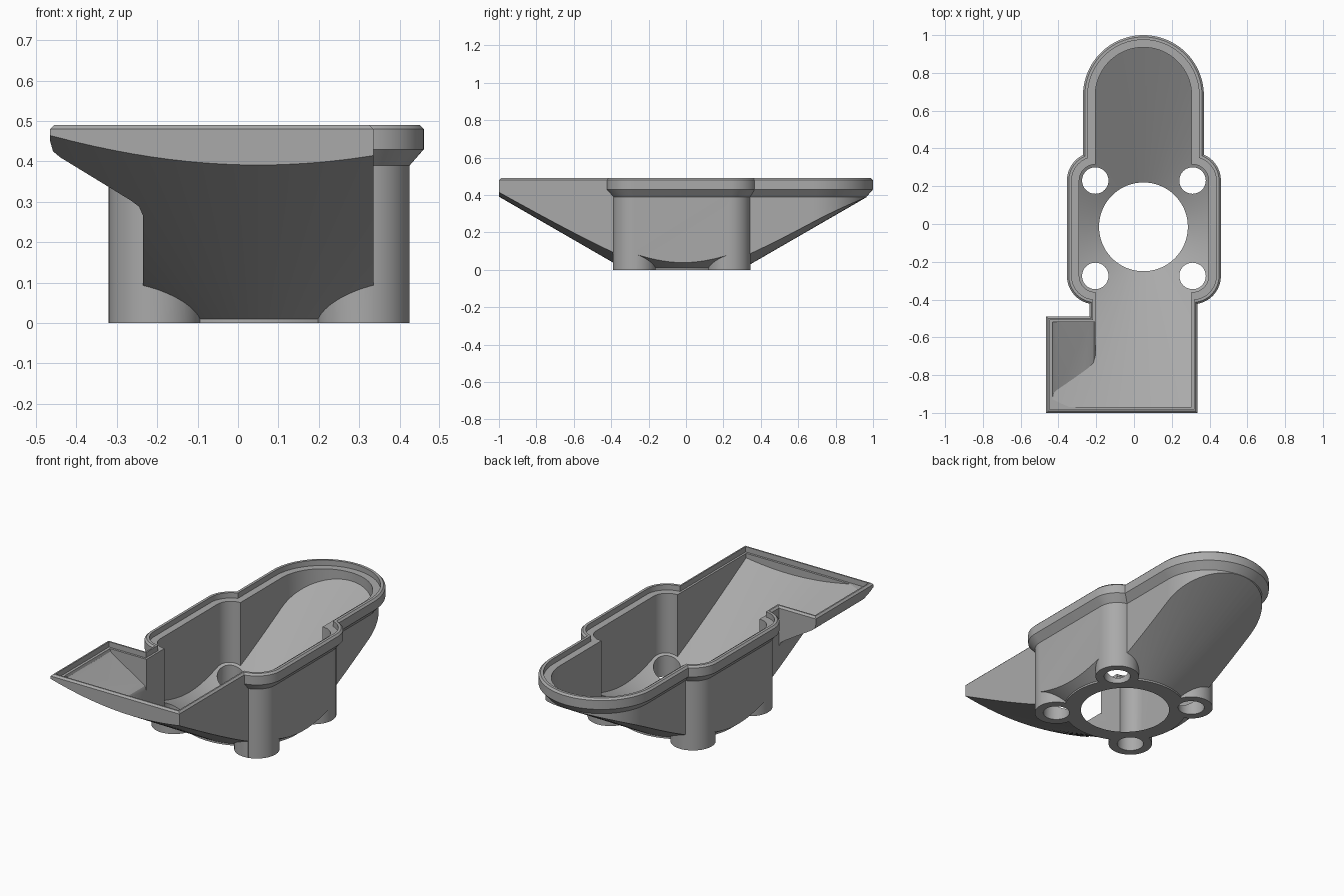
import bpy, bmesh, math

cube = bpy.data.objects.get("Cube")
if cube:
    bpy.data.objects.remove(cube, do_unlink=True)

grey = bpy.data.materials.new("plain grey")
grey.use_nodes = True
COLOUR = (0.4, 0.4, 0.4, 1)
grey.diffuse_color = COLOUR
grey.node_tree.nodes["Principled BSDF"].inputs["Base Color"].default_value = COLOUR


def make_object(name, rings):
    """Skin a stack of equal-length point rings and cap both ends."""
    bm = bmesh.new()
    loops = [[bm.verts.new(p) for p in ring] for ring in rings]
    count = len(loops[0])
    for low, high in zip(loops, loops[1:]):
        for i in range(count):
            j = (i + 1) % count
            bm.faces.new((low[i], low[j], high[j], high[i]))
    bm.faces.new(loops[0][::-1])
    bm.faces.new(loops[-1])
    bmesh.ops.remove_doubles(bm, verts=bm.verts, dist=1e-5)
    bmesh.ops.recalc_face_normals(bm, faces=bm.faces)
    mesh = bpy.data.meshes.new(name)
    bm.to_mesh(mesh)
    bm.free()
    mesh.materials.append(grey)
    ob = bpy.data.objects.new(name, mesh)
    bpy.context.collection.objects.link(ob)
    return ob


def prism(name, core, tiers, seg=16):
    """Stack outlines made by growing a core rectangle; seg 0 keeps corners square."""
    x0, x1, y0, y1 = core
    corners = [(x1, y1, 1, 1), (x0, y1, -1, 1), (x0, y0, -1, -1), (x1, y0, 1, -1)]
    rings = []
    for z, r in tiers:
        ring = []
        for quarter, (x, y, sx, sy) in enumerate(corners):
            if seg == 0:
                ring.append((x + sx * r, y + sy * r, z))
                continue
            for k in range(seg + 1):
                a = (quarter + k / seg) * math.pi / 2
                ring.append((x + r * math.cos(a), y + r * math.sin(a), z))
        rings.append(ring)
    return make_object(name, rings)


def profile(name, points, y0, y1):
    """Extrude an x-z profile along y."""
    return make_object(name, [[(x, y, z) for x, z in points] for y in (y0, y1)])


def combine(target, others, operation):
    for other in others:
        mod = target.modifiers.new("combine", "BOOLEAN")
        mod.operation, mod.solver, mod.object = operation, "EXACT", other
        bpy.context.view_layer.objects.active = target
        bpy.ops.object.modifier_apply(modifier=mod.name)
        bpy.data.objects.remove(other, do_unlink=True)
    return target


# Plan outlines shared by the shell and its cavity
BODY, BODY_R = (-0.205, 0.31, -0.275, 0.23), 0.115
REAR, REAR_R = (0.05, 0.05, -0.015, 0.68), 0.285
FRONT = (-0.235, 0.335, -1, 0)
SIDE = (-0.465, 0, -1, -0.49)
CENTRE = (0.05, 0.05, -0.015, -0.015)
POSTS = [(x, x, y, y) for x in BODY[:2] for y in BODY[2:]]
TOP, LEDGE, WALL = 0.49, 0.46, 0.03
SLOPE = math.tan(math.radians(30))


def cone(name, r, base, start):
    rise = 0.6 - start
    tiers = [(base, r), (start, r), (0.6, r + rise / SLOPE)]
    return prism(name, CENTRE, tiers, 36)


def above_floor(name, lift, shift):
    """Space above the sloped, rounded floor of the side tray."""
    curve = [(-0.465, 0.45), (-0.458, 0.425), (-0.44, 0.41), (-0.265, 0.303),
             (-0.245, 0.288), (-0.235, 0.265)]
    pts = [(x + shift, z + lift) for x, z in curve]
    pts += [(pts[-1][0], -0.1), (0.1, -0.1), (0.1, 0.7), (pts[0][0], 0.7)]
    return profile(name, pts, -1.2, -0.3)


# Outer shell: flared lip on the round parts, plain chamfered rim on the square ones
def lipped(r):
    return [(0, r), (0.39, r), (0.43, r + 0.035), (TOP - 0.01, r + 0.035), (TOP, r + 0.025)]


rim = [(0, 0), (TOP - 0.01, 0), (TOP, -0.01)]
hopper = prism("hopper", BODY, lipped(BODY_R))
side_tray = combine(prism("side_tray", SIDE, rim, 0), [above_floor("tray_floor", 0, 0)], "INTERSECT")
combine(hopper, [prism("rear_chute", REAR, lipped(REAR_R), 32),
                 prism("front_chute", FRONT, rim, 0), side_tray], "UNION")

# Conical underside with four corner posts reaching the ground
underside = cone("underside", 0.325, -0.05, 0.01)
combine(underside, [prism("post", c, [(-0.05, 0.1155), (0.55, 0.1155)]) for c in POSTS], "UNION")
combine(hopper, [underside], "INTERSECT")

# Cavity following the same plan inside the walls
deep = [(-0.2, -WALL), (0.7, -WALL)]
cavity = prism("cavity", BODY, [(z, BODY_R + d) for z, d in deep])
tray_cavity = combine(prism("tray_cavity", SIDE, deep, 0),
                      [above_floor("tray_cavity_floor", 0.02, WALL)], "INTERSECT")
combine(cavity, [prism("rear_cavity", REAR, [(z, REAR_R + d) for z, d in deep], 32),
                 prism("front_cavity", FRONT, deep, 0), tray_cavity], "UNION")
combine(cavity, [cone("inner_cone", 0.235, -0.1, 0)], "INTERSECT")

# Stepped ledge inside the rim
step = [(LEDGE, 0.01), (0.55, 0.01)]
thin_step = [(LEDGE, -0.018), (0.55, -0.018)]
ledges = [prism("body_ledge", BODY, [(z, BODY_R + d) for z, d in step]),
          prism("rear_ledge", REAR, [(z, REAR_R + d) for z, d in step], 32),
          prism("front_ledge", FRONT, thin_step, 0),
          prism("side_ledge", SIDE, thin_step, 0)]

# Bolt holes through the posts
holes = [prism("hole", c, [(-0.1, 0.07), (0.3, 0.07)], 12) for c in POSTS]
combine(hopper, [cavity] + ledges + holes, "DIFFERENCE")

bpy.ops.object.select_all(action="DESELECT")
hopper.select_set(True)
bpy.context.view_layer.objects.active = hopper
bpy.ops.object.shade_smooth_by_angle(angle=math.radians(25))
